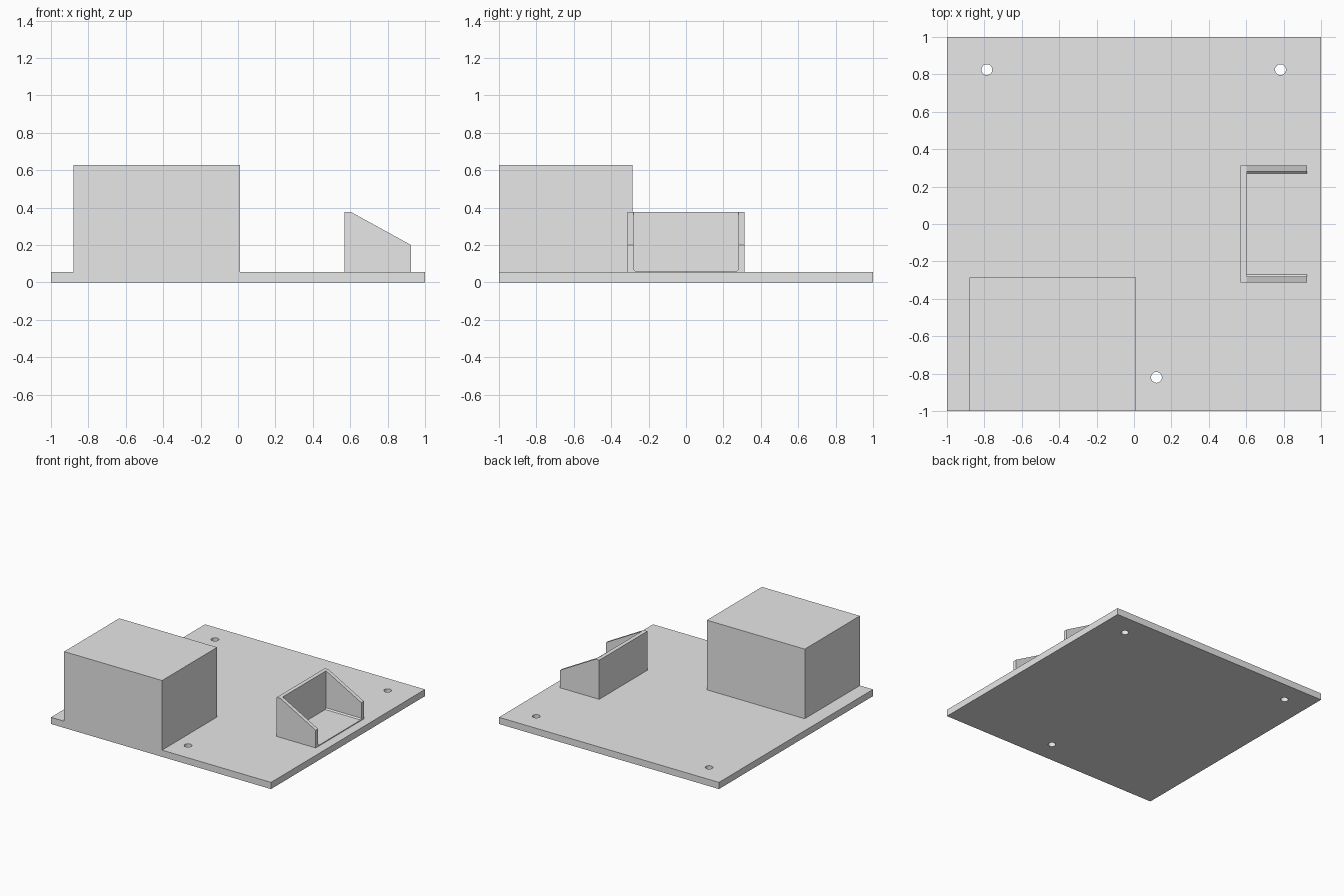
import bpy, bmesh
from mathutils import Vector

if "Cube" in bpy.data.objects:
    bpy.data.objects.remove(bpy.data.objects["Cube"], do_unlink=True)

grey = bpy.data.materials.new("light grey")
grey.use_nodes = True
grey.diffuse_color = (0.8, 0.8, 0.8, 1)
grey.node_tree.nodes["Principled BSDF"].inputs["Base Color"].default_value = grey.diffuse_color

BASE_TOP = 0.055


def finish(name, bm, helper=False):
    bmesh.ops.recalc_face_normals(bm, faces=bm.faces)
    mesh = bpy.data.meshes.new(name)
    bm.to_mesh(mesh)
    bm.free()
    mesh.materials.append(grey)
    obj = bpy.data.objects.new(name, mesh)
    bpy.context.collection.objects.link(obj)
    obj.hide_render = obj.hide_viewport = helper
    return obj


def prism(name, profile, direction, helper=False):
    """Extrude a closed outline along a direction."""
    bm = bmesh.new()
    face = bm.faces.new([bm.verts.new(p) for p in profile])
    ext = bmesh.ops.extrude_face_region(bm, geom=[face], use_keep_orig=True)
    verts = [g for g in ext["geom"] if isinstance(g, bmesh.types.BMVert)]
    bmesh.ops.translate(bm, verts=verts, vec=Vector(direction))
    return finish(name, bm, helper)


def cut(obj, cutter):
    mod = obj.modifiers.new("cut", "BOOLEAN")
    mod.operation = "DIFFERENCE"
    mod.solver = "EXACT"
    mod.object = cutter


# Base plate and solid block share one flush front face
x0, x1, block_top = -0.88, 0.01, 0.627
outline = [(-1, 0), (1, 0), (1, BASE_TOP), (x1, BASE_TOP), (x1, block_top),
           (x0, block_top), (x0, BASE_TOP), (-1, BASE_TOP)]
front_y, block_back, back_y = -1, -0.285, 1
bm = bmesh.new()
front = [bm.verts.new((x, front_y, z)) for x, z in outline]
back_block = [bm.verts.new((x, block_back, z)) for x, z in outline[3:7]]
back_base = [bm.verts.new((x, back_y, z)) for x, z in
             [outline[i] for i in (0, 1, 2, 7)]]
bm.faces.new(front)
for a in range(3):                                   # block sides and top
    bm.faces.new((front[3 + a], front[4 + a], back_block[1 + a], back_block[a]))
bm.faces.new(back_block)                             # block back
bm.faces.new(back_base)                              # plate back
bm.faces.new((front[0], front[1], back_base[1], back_base[0]))
bm.faces.new((front[1], front[2], back_base[2], back_base[1]))
bm.faces.new((front[7], front[0], back_base[0], back_base[3]))
bm.faces.new((front[2], front[3], back_block[0], back_block[3],
              front[6], front[7], back_base[3], back_base[2]))
base = finish("base_plate_with_block", bm)

# Round mounting holes through the plate
for i, (x, y) in enumerate([(-0.787, 0.825), (0.783, 0.825), (0.12, -0.82)]):
    bm = bmesh.new()
    bmesh.ops.create_cone(bm, cap_ends=True, segments=32, radius1=0.029,
                          radius2=0.029, depth=0.3)
    bmesh.ops.translate(bm, verts=bm.verts, vec=(x, y, 0))
    cut(base, finish(f"hole_cutter_{i + 1}", bm, True))

# Sloped holder, hollow and open at the top and the right
side = [(0.57, BASE_TOP), (0.925, BASE_TOP), (0.925, 0.2), (0.605, 0.376), (0.57, 0.376)]
holder = prism("sloped_holder", [(x, -0.312, z) for x, z in side], (0, 0.625, 0))

# Pocket with small chamfers along the floor
w, floor, c = 0.281, 0.062, 0.01
pocket = [(-w + c, floor), (w - c, floor), (w, floor + c), (w, 0.5), (-w, 0.5), (-w, floor + c)]
cut(holder, prism("pocket_cutter", [(0.603, y, z) for y, z in pocket], (0.5, 0, 0), True))
